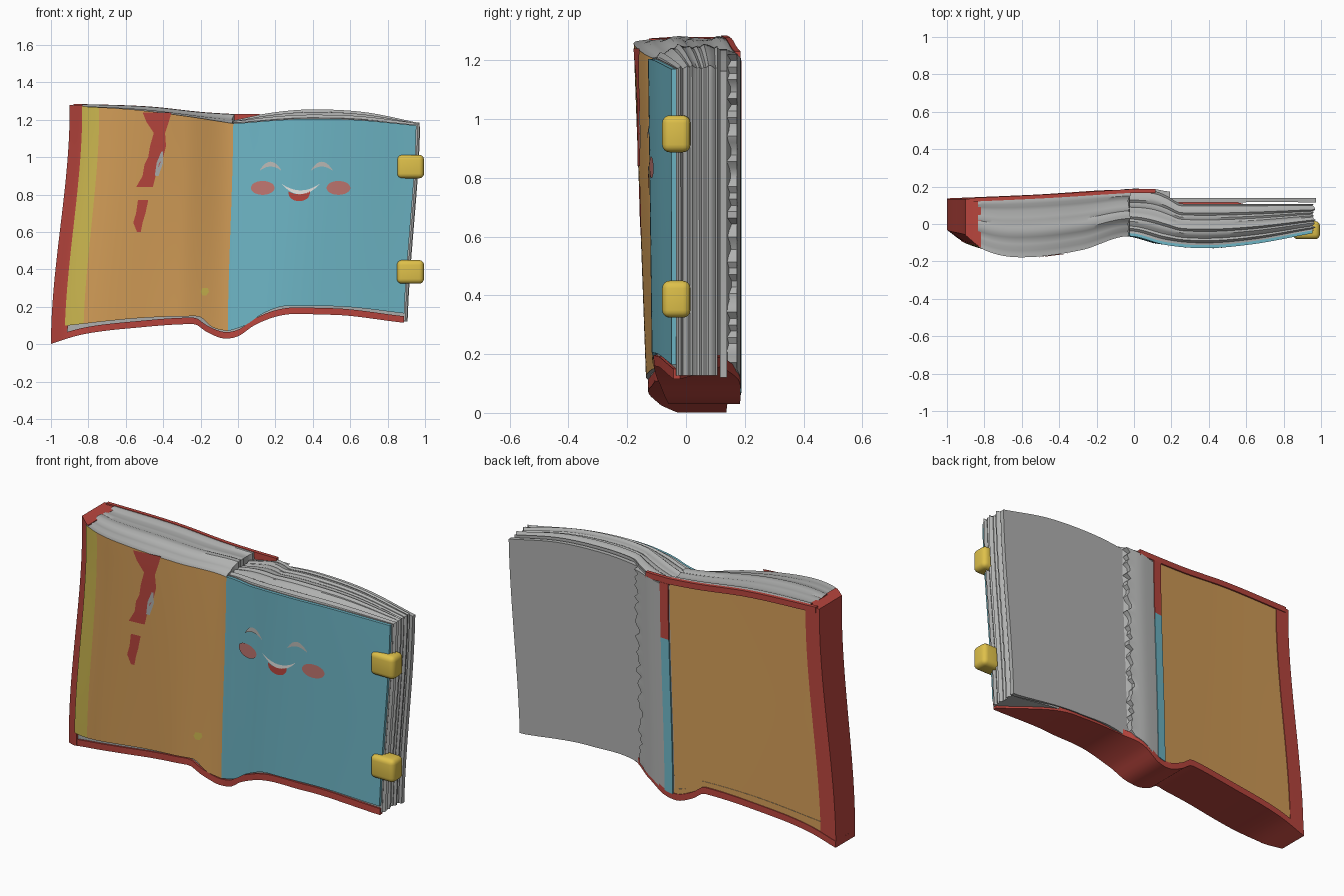
import bpy, bmesh, math, random

if "Cube" in bpy.data.objects:
    bpy.data.objects.remove(bpy.data.objects["Cube"])

random.seed(4)


def lin(c):
    c /= 255
    return c / 12.92 if c < 0.04045 else ((c + 0.055) / 1.055) ** 2.4


COLOURS = {
    "orange": (212, 158, 88), "teal": (110, 182, 198), "red": (186, 70, 62),
    "yellow": (205, 184, 80), "clasp yellow": (222, 192, 74),
    "paper grey": (176, 177, 176), "cheek pink": (192, 118, 112),
    "brow grey": (188, 186, 182), "mouth white": (236, 234, 230),
}
MATS = {}
for n, rgb in COLOURS.items():
    MATS[n] = bpy.data.materials.new(n)
    MATS[n].diffuse_color = (*[lin(c) for c in rgb], 1)


def curve(*pts):
    """Smooth function of x through the given points."""
    s = [(b[1] - a[1]) / (b[0] - a[0]) for a, b in zip(pts, pts[1:])]
    m = [s[0]] + [(p + q) / 2 if p * q > 0 else 0 for p, q in zip(s, s[1:])] + [s[-1]]

    def f(x):
        x = min(max(x, pts[0][0]), pts[-1][0])
        for i in range(len(pts) - 1):
            (xa, ya), (xb, yb) = pts[i], pts[i + 1]
            if x <= xb:
                h, t = xb - xa, (x - xa) / (xb - xa)
                return ((1 + 2 * t) * (1 - t) ** 2 * ya + t * (1 - t) ** 2 * h * m[i]
                        + t * t * (3 - 2 * t) * yb + t * t * (t - 1) * h * m[i + 1])
        return pts[-1][1]
    return f


# shared shape of the book: slant of the sides, lean of the front, outlines
skew = curve((-0.95, 0.1), (-0.04, 0.03), (0.95, 0.07))
lean = curve((-0.95, 0.03), (-0.5, 0.05), (-0.04, 0), (0.5, 0.02), (0.95, 0))
front = curve((-0.95, -0.065), (-0.865, -0.13), (-0.64, -0.178), (-0.3, -0.14), (-0.04, -0.065),
              (0.15, -0.112), (0.36, -0.13), (0.6, -0.11), (0.92, -0.05))
back = curve((-0.95, 0.13), (-0.5, 0.15), (-0.04, 0.178))
tray_low = curve((-0.95, 0.002), (-0.8, 0.05), (-0.5, 0.09), (-0.22, 0.108), (-0.15, 0.065),
                 (-0.05, 0.03), (0.02, 0.045), (0.1, 0.1), (0.25, 0.155), (0.5, 0.158), (0.92, 0.115))
left_top = curve((-0.95, 1.275), (-0.6, 1.255), (-0.3, 1.22), (-0.04, 1.18))
left_top_b = curve((-0.95, 1.28), (-0.5, 1.265), (-0.2, 1.235), (-0.04, 1.225))
left_low = curve((-0.87, 0.1), (-0.5, 0.14), (-0.2, 0.15), (-0.12, 0.09), (-0.04, 0.07))
right_top = curve((-0.04, 1.18), (0.36, 1.205), (0.6, 1.2), (0.92, 1.17))
page_top = curve((-0.04, 1.19), (0.15, 1.23), (0.38, 1.25), (0.65, 1.235), (0.94, 1.175))
right_low = curve((-0.04, 0.07), (0.05, 0.1), (0.15, 0.165), (0.28, 0.205), (0.6, 0.2), (0.92, 0.165))


def ease(z):
    t = min(max(z / 1.25, 0), 1)
    return t, t * t * (3 - 2 * t) - 0.5


def finish(bm, name):
    me = bpy.data.meshes.new(name)
    bm.to_mesh(me)
    bm.free()
    ob = bpy.data.objects.new(name, me)
    bpy.context.collection.objects.link(ob)
    return ob


def slab(name, x0, x1, yf, yb, zb, zt, rule, n=(40, 4, 24), zt_back=None, pages=0.0, ragged=0.0):
    """Curved box; rule(side, x, z) gives the colour of a face."""
    nx, ny, nz = n
    zt_back = zt_back or zt
    row = [0] + [random.uniform(-1, 1) * pages for _ in range(ny - 1)] + [0]
    tear = [random.uniform(-1, 1) * ragged for _ in range(nz + 1)]
    bm = bmesh.new()
    vs, names = {}, []

    def vert(i, j, k):
        if (i, j, k) not in vs:
            a, b, c = i / nx, j / ny, k / nz
            x = x0 + (x1 - x0) * a
            lo, hi = zb(x), zt(x) + (zt_back(x) - zt(x)) * min(1, b * 2.5)
            z = lo + (hi - lo) * c
            if k == nz:
                z += row[j]
            t, s = ease(z)
            y = yf(x) + (yb(x) - yf(x)) * b + lean(x) * (1 - t) * (1 - b)
            if i == nx:
                x += row[j] * 1.3 + tear[k]
            vs[i, j, k] = bm.verts.new((x + skew(x) * s, y, z))
        return vs[i, j, k]

    def grid(side, nu, nv, at):
        for u in range(nu):
            for v in range(nv):
                ks = [at(u, v), at(u + 1, v), at(u + 1, v + 1), at(u, v + 1)]
                f = bm.faces.new([vert(*q) for q in ks])
                xm = x0 + (x1 - x0) * sum(q[0] for q in ks) / 4 / nx
                m = rule(side, xm, f.calc_center_median().z)
                if m not in names:
                    names.append(m)
                f.material_index = names.index(m)
    grid("front", nx, nz, lambda u, v: (u, 0, v))
    grid("back", nx, nz, lambda u, v: (u, ny, v))
    grid("bottom", nx, ny, lambda u, v: (u, v, 0))
    grid("top", nx, ny, lambda u, v: (u, v, nz))
    grid("left", ny, nz, lambda u, v: (0, u, v))
    grid("right", ny, nz, lambda u, v: (nx, u, v))
    bmesh.ops.recalc_face_normals(bm, faces=bm.faces)
    ob = finish(bm, name)
    for m in names:
        ob.data.materials.append(MATS[m])
    return ob


def plate(name, rows, mat):
    """Thin painted patch laid on the front; rows are pairs of (x, z)."""
    bm = bmesh.new()

    def v(p):
        x, z = p
        t, s = ease(z)
        xn = x - skew(x) * s
        return bm.verts.new((x, front(xn) + lean(xn) * (1 - t) - 0.005, z))
    vs = [(v(a), v(b)) for a, b in rows]
    for p, q in zip(vs, vs[1:]):
        f = bm.faces.new((p[0], p[1], q[1], q[0]))
        f.normal_update()
        if f.normal.y > 0:
            f.normal_flip()
    finish(bm, name).data.materials.append(MATS[mat])


def lens(name, cx, rx, top, bot, mat):
    us = [-0.995 + 1.99 * i / 20 for i in range(21)]
    plate(name, [((cx + rx * u, top(u)), (cx + rx * u, bot(u))) for u in us], mat)


def plain(m):
    return lambda side, x, z: m


def off(f, d):
    return lambda x: f(x) + d


# left half: page block with orange front and back and a yellow strip
def left_rule(side, x, z):
    if side == "front":
        return "yellow" if x < -0.775 else "orange"
    return {"back": "orange", "left": "red"}.get(side, "paper grey")


slab("left_pages", -0.88, -0.04, front, back, left_low, left_top, left_rule,
     (44, 18, 24), left_top_b, pages=0.006)
slab("left_board", -0.95, -0.865, off(front, 0.004), off(back, 0.004), tray_low, off(left_top, 0.004),
     plain("red"), (8, 4, 24))
slab("back_top_rim", -0.93, 0.1, off(back, -0.012), off(back, 0.008), off(left_top_b, -0.025),
     off(left_top_b, 0.006), plain("red"), (30, 2, 2))

# red cover edge running under both halves, dipping at the spine
tray_back = curve((-0.95, 0.137), (-0.5, 0.157), (-0.04, 0.183), (0.12, 0.18), (0.22, 0.135),
                  (0.6, 0.11), (0.92, -0.02))
slab("cover_bottom", -0.95, 0.92, off(front, 0.006), tray_back, tray_low, off(tray_low, 0.035),
     plain("red"), (90, 4, 2))
slab("left_page_feet", -0.88, -0.04, off(front, 0.016), off(back, 0.002), off(tray_low, 0.02),
     off(left_low, 0.02), lambda s, x, z: "orange" if s == "back" else "paper grey", (44, 4, 2))

# right half: teal page, page block, back sheet
slab("teal_page", -0.04, 0.92, front, off(front, 0.022), right_low, right_top, plain("teal"), (44, 2, 24))
block_back = curve((-0.04, 0.178), (0.1, 0.175), (0.16, 0.15), (0.24, 0.108), (0.92, 0.108))
slab("right_pages", -0.04, 0.928, off(front, 0.016), block_back, off(tray_low, 0.012), off(right_top, 0.004),
     plain("paper grey"), (44, 18, 24), page_top, pages=0.007)
slab("back_sheet", 0.1, 0.94, plain_y := (lambda x: 0.116), lambda x: 0.14, off(tray_low, 0.006),
     off(page_top, -0.012), plain("paper grey"), (30, 2, 24))
flap_back = curve((-0.04, 0.182), (0.08, 0.187), (0.17, 0.172))
slab("torn_spine_flap", -0.03, 0.165, plain_y, flap_back, off(tray_low, 0.02), off(page_top, -0.012),
     plain("paper grey"), (10, 2, 50), ragged=0.016)
slab("spine_strip", -0.035, 0.012, lambda x: 0.17, off(flap_back, 0.004), off(tray_low, 0.03),
     lambda x: 1.2, lambda s, x, z: "red" if z > 0.88 else "teal", (4, 1, 30))

# clasps on the right edge
for name, z in (("upper_clasp", 0.95), ("lower_clasp", 0.387)):
    bm = bmesh.new()
    bmesh.ops.create_cube(bm, size=1)
    for v in bm.verts:
        v.co = (0.922 + v.co.x * 0.145, -0.033 + v.co.y * 0.096, z + v.co.z * 0.126)
    bmesh.ops.bevel(bm, geom=bm.edges[:], offset=0.026, segments=4, profile=0.5, affect='EDGES')
    finish(bm, name).data.materials.append(MATS["clasp yellow"])

# face on the teal page
for side, bx, cx in (("left", 0.174, 0.132), ("right", 0.448, 0.537)):
    lens(side + "_eye", bx, 0.057, lambda u: 0.932 + 0.044 * (1 - u * u),
         lambda u: 0.928 + 0.022 * (1 - u * u), "brow grey")
    lens(side + "_cheek", cx, 0.064, lambda u: 0.836 + 0.037 * math.sqrt(1 - u * u),
         lambda u: 0.836 - 0.037 * math.sqrt(1 - u * u), "cheek pink")
lens("smile", 0.335, 0.1, lambda u: 0.857 - 0.034 * (1 - u * u),
     lambda u: 0.855 - 0.054 * (1 - u * u), "mouth white")
lens("tongue", 0.327, 0.058, lambda u: 0.802 + 0.016 * u * u,
     lambda u: 0.81 - 0.045 * math.sqrt(1 - u * u), "red")


# painted blotches on the orange page, rows of (z, left x, right x)
def blotch(name, rows, mat):
    plate(name, [((a, z), (b, z)) for z, a, b in rows], mat)


blotch("long_red_mark", [(1.24, -0.51, -0.355), (1.19, -0.49, -0.37), (1.13, -0.45, -0.39),
                         (1.06, -0.47, -0.385), (1.0, -0.48, -0.4), (0.96, -0.5, -0.42),
                         (0.9, -0.51, -0.44), (0.84, -0.545, -0.455)], "red")
blotch("short_red_mark", [(0.77, -0.535, -0.48), (0.7, -0.545, -0.495), (0.65, -0.56, -0.51),
                          (0.6, -0.54, -0.52)], "red")
blotch("grey_mark", [(1.03, -0.41, -0.4), (0.97, -0.435, -0.4), (0.9, -0.445, -0.425)], "paper grey")
blotch("yellow_mark", [(0.3, -0.19, -0.16), (0.28, -0.2, -0.155), (0.26, -0.19, -0.17)], "yellow")

# smooth shading with sharp page edges
for ob in bpy.context.collection.objects:
    ob.select_set(True)
    bpy.context.view_layer.objects.active = ob
bpy.ops.object.shade_smooth_by_angle(angle=math.radians(35))

for m in bpy.data.materials:
    if m.users and not m.is_grease_pencil:
        m.use_nodes = True
        m.node_tree.nodes["Principled BSDF"].inputs["Base Color"].default_value = m.diffuse_color
